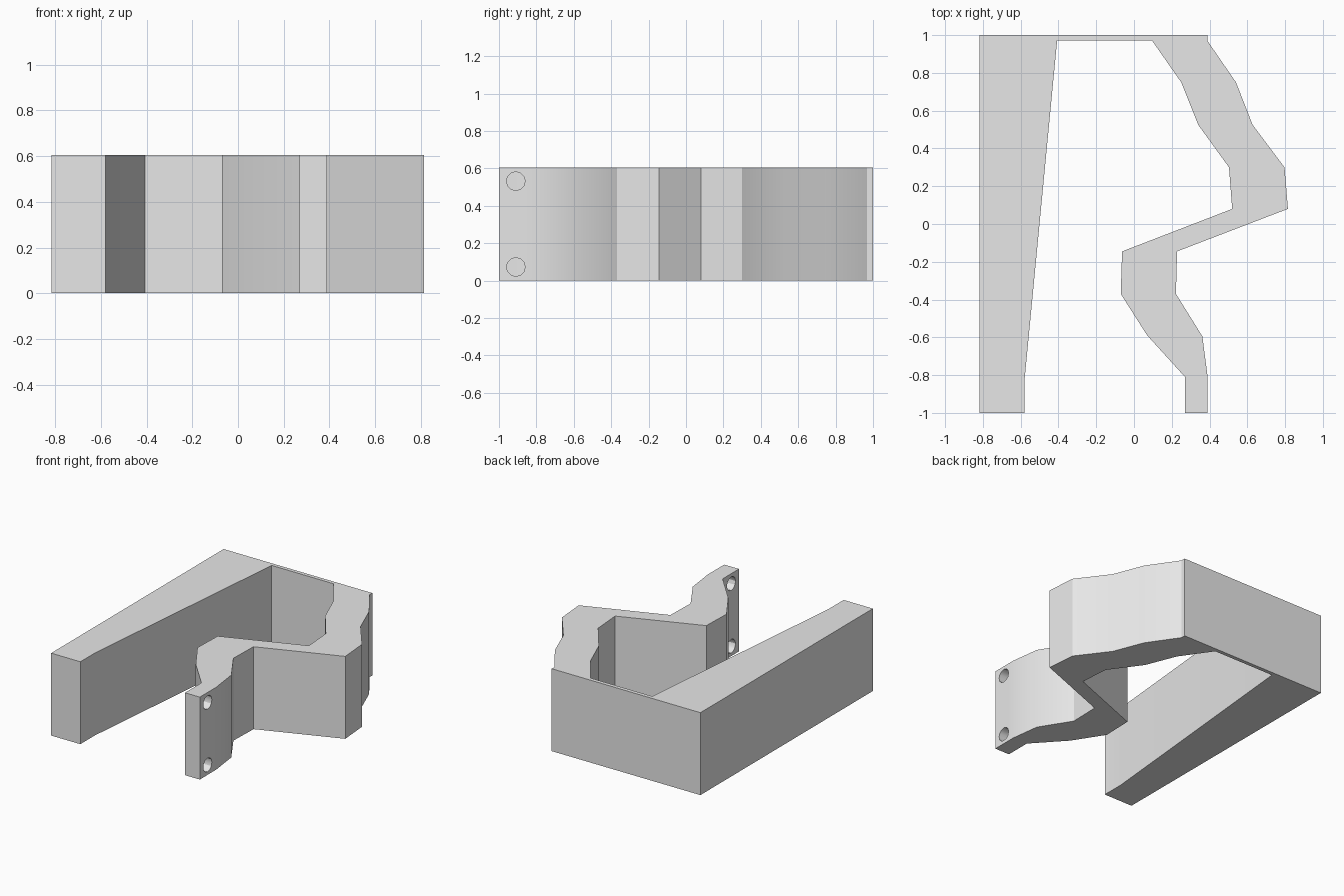
import bpy
import bmesh
import math
from mathutils import Matrix, Vector

cube = bpy.data.objects.get("Cube")
if cube:
    bpy.data.objects.remove(cube, do_unlink=True)

HEIGHT = 0.605

grey = bpy.data.materials.new("plain grey")
grey.use_nodes = True
colour = (0.8, 0.8, 0.8, 1)
grey.diffuse_color = colour
for node in grey.node_tree.nodes:
    if node.type == 'BSDF_PRINCIPLED':
        node.inputs["Base Color"].default_value = colour


def make_object(name, bm):
    bmesh.ops.recalc_face_normals(bm, faces=bm.faces)
    mesh = bpy.data.meshes.new(name)
    bm.to_mesh(mesh)
    bm.free()
    mesh.materials.append(grey)
    obj = bpy.data.objects.new(name, mesh)
    bpy.context.collection.objects.link(obj)
    return obj


# Plan outline: straight tapered arm, thin back wall, zigzag arm
straight_arm = [(-0.817, 1), (-0.817, -1), (-0.58, -1), (-0.58, -0.83), (-0.407, 0.972)]
zigzag_inner = [(0.095, 0.972), (0.25, 0.75), (0.34, 0.525), (0.503, 0.3), (0.52, 0.08),
                (-0.063, -0.145), (-0.07, -0.37), (0.07, -0.59), (0.27, -0.81), (0.27, -1)]
zigzag_outer = [(0.39, -1), (0.39, -0.81), (0.362, -0.595), (0.222, -0.37), (0.228, -0.145),
                (0.815, 0.08), (0.797, 0.3), (0.628, 0.525), (0.54, 0.75), (0.39, 0.968), (0.39, 1)]

bm = bmesh.new()
base = bm.faces.new([bm.verts.new((x, y, 0)) for x, y in straight_arm + zigzag_inner + zigzag_outer])
grown = bmesh.ops.extrude_face_region(bm, geom=[base], use_keep_orig=True)
bmesh.ops.translate(bm, vec=Vector((0, 0, HEIGHT)),
                    verts=[g for g in grown["geom"] if isinstance(g, bmesh.types.BMVert)])
bracket = make_object("bracket", bm)

# Two screw holes through the end of the zigzag arm
bm = bmesh.new()
for z in (0.073, HEIGHT - 0.073):
    bmesh.ops.create_cone(bm, cap_ends=True, segments=12, radius1=0.05, radius2=0.05, depth=0.3,
                          matrix=Matrix.Translation((0.33, -0.91, z)) @ Matrix.Rotation(math.pi / 2, 4, 'Y'))
cutter = make_object("screw_hole_cutter", bm)
cutter.hide_render = True

cut = bracket.modifiers.new("screw holes", 'BOOLEAN')
cut.operation = 'DIFFERENCE'
cut.solver = 'EXACT'
cut.object = cutter

bpy.ops.object.select_all(action='DESELECT')
bracket.select_set(True)
bpy.context.view_layer.objects.active = bracket
bpy.ops.object.modifier_apply(modifier=cut.name)
bpy.data.objects.remove(cutter, do_unlink=True)

# Soft shading over the shallow bends, sharp elsewhere
bpy.ops.object.shade_smooth_by_angle(angle=math.radians(30))
